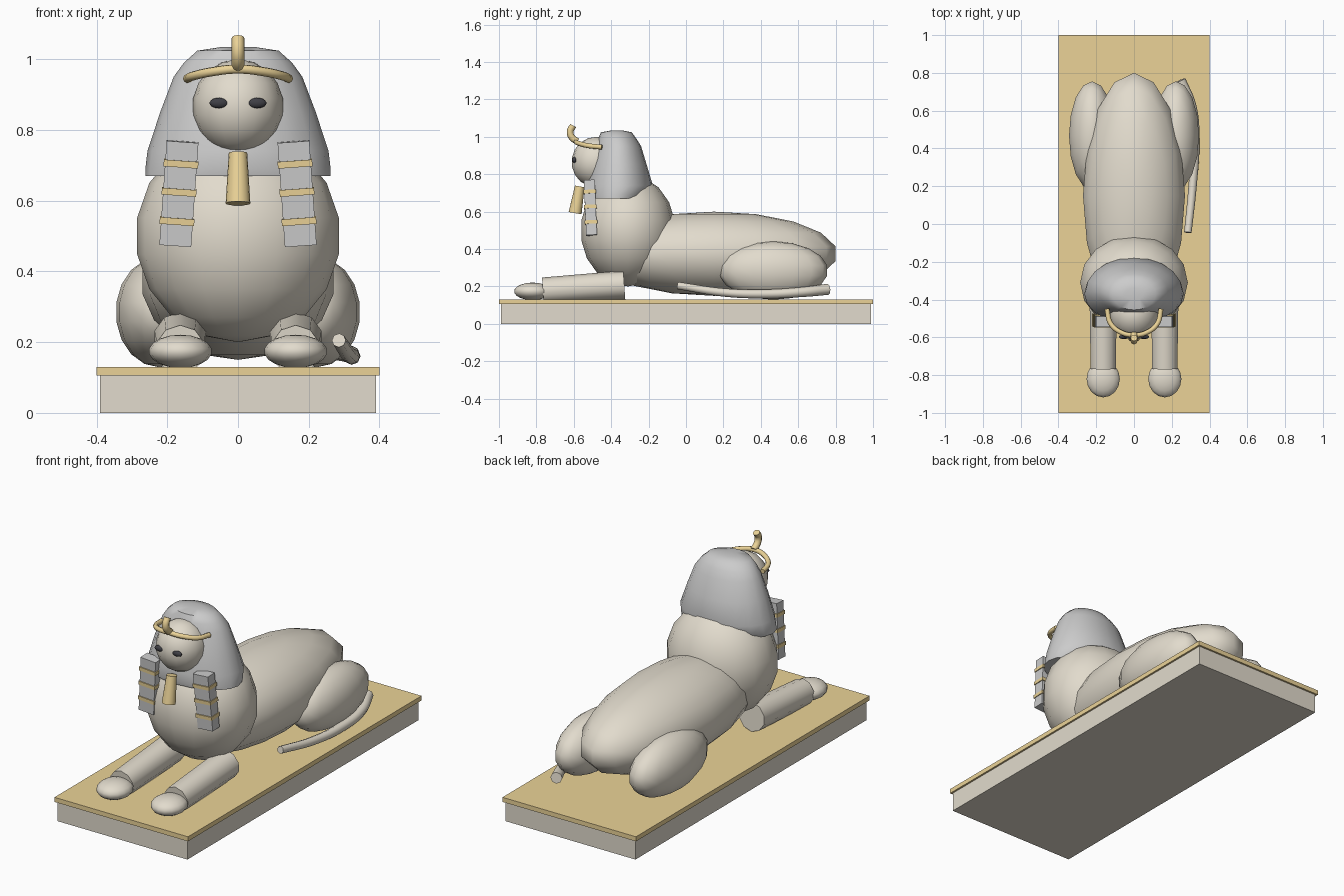
import bpy, bmesh, math
from mathutils import Matrix, Vector

if "Cube" in bpy.data.objects:
    bpy.data.objects.remove(bpy.data.objects["Cube"])


def material(name, rgb):
    m = bpy.data.materials.new(name)
    m.diffuse_color = (*rgb, 1)
    m.use_nodes = True
    m.node_tree.nodes["Principled BSDF"].inputs["Base Color"].default_value = m.diffuse_color
    return m


STONE = material("stone", (0.76, 0.71, 0.61))
GOLD = material("gold", (0.83, 0.65, 0.31))
BLACK = material("black", (0.05, 0.05, 0.06))


def finish(name, bm, mat=None, angle=None):
    me = bpy.data.meshes.new(name)
    bmesh.ops.recalc_face_normals(bm, faces=bm.faces)
    bm.to_mesh(me)
    bm.free()
    ob = bpy.data.objects.new(name, me)
    bpy.context.collection.objects.link(ob)
    if mat:
        me.materials.append(mat)
    if angle:
        bpy.ops.object.select_all(action='DESELECT')
        ob.select_set(True)
        bpy.context.view_layer.objects.active = ob
        bpy.ops.object.shade_smooth_by_angle(angle=math.radians(angle))
    return ob


def box(name, size, matrix, mat=None):
    bm = bmesh.new()
    bmesh.ops.create_cube(bm, size=1, matrix=matrix @ Matrix.Diagonal((*size, 1)))
    return finish(name, bm, mat)


def ellipsoid(name, centre, half, mat=STONE, seg=16, rings=9):
    bm = bmesh.new()
    k = 1 / math.cos(math.pi / 2 / rings)  # odd ring count has no equator ring
    scale = Matrix.Diagonal((half[0] * k, half[1] * k, half[2], 1))
    bmesh.ops.create_uvsphere(bm, u_segments=seg, v_segments=rings, radius=1,
                              matrix=Matrix.Translation(centre) @ scale)
    return finish(name, bm, mat, 75)


def tapered(name, p1, p2, r1, r2, sides, mat):
    a, b = Vector(p1), Vector(p2)
    rot = (b - a).to_track_quat('Z', 'Y').to_matrix().to_4x4()
    bm = bmesh.new()
    bmesh.ops.create_cone(bm, cap_ends=True, segments=sides, radius1=r1, radius2=r2,
                          depth=(b - a).length,
                          matrix=Matrix.Translation((a + b) / 2) @ rot)
    return finish(name, bm, mat, 50)


def tube(name, pts, radius, mat, radii=None):
    cu = bpy.data.curves.new(name, 'CURVE')
    cu.dimensions = '3D'
    cu.bevel_depth, cu.bevel_resolution = radius, 2
    cu.resolution_u, cu.use_fill_caps = 6, True
    sp = cu.splines.new('BEZIER')
    sp.bezier_points.add(len(pts) - 1)
    for i, (bp, p) in enumerate(zip(sp.bezier_points, pts)):
        bp.co = p
        bp.handle_left_type = bp.handle_right_type = 'AUTO'
        bp.radius = radii[i] if radii else 1
    cu.materials.append(mat)
    ob = bpy.data.objects.new(name, cu)
    bpy.context.collection.objects.link(ob)
    return ob


# Plinth
T = Matrix.Translation
box("plinth", (0.78, 1.98, 0.105), T((0, 0, 0.0525)), STONE)
box("plinth_slab", (0.80, 2.0, 0.025), T((0, 0, 0.1175)), GOLD)

# Torso and head
ellipsoid("body", (0, 0.15, 0.375), (0.27, 0.65, 0.225))
ellipsoid("chest", (0, -0.31, 0.50), (0.285, 0.25, 0.30))
ellipsoid("head", (0, -0.48, 0.865), (0.127, 0.13, 0.135))

# Limbs, eyes and headdress flaps, mirrored left and right
for side, s in (("left", -1), ("right", 1)):
    ellipsoid(f"haunch_{side}", (s * 0.222, 0.467, 0.285), (0.122, 0.288, 0.156))
    tapered(f"front_leg_{side}", (s * 0.163, -0.33, 0.208), (s * 0.163, -0.765, 0.178),
            0.077, 0.07, 10, STONE)
    ellipsoid(f"paw_{side}", (s * 0.163, -0.82, 0.174), (0.088, 0.098, 0.047))
    ellipsoid(f"eye_{side}", (s * 0.053, -0.597, 0.876), (0.027, 0.012, 0.015), BLACK)
    frame = (T((s * 0.167, -0.511, 0.62)) @ Matrix.Rotation(math.radians(-4 * s), 4, 'Y')
             @ Matrix.Rotation(math.radians(2.5), 4, 'X'))
    box(f"flap_{side}", (0.09, 0.058, 0.295), frame)
    for i, dz in enumerate((0.085, 0.005, -0.078)):
        box(f"flap_band_{side}_{i + 1}", (0.098, 0.068, 0.019), frame @ T((0, 0, dz)), GOLD)

# Headdress: lofted elliptical rings (z, half width, front y, back y)
rings = [(0.67, 0.262, -0.53, -0.215), (0.69, 0.262, -0.535, -0.195),
         (0.74, 0.256, -0.535, -0.177), (0.85, 0.220, -0.51, -0.21),
         (0.95, 0.182, -0.482, -0.24), (0.99, 0.153, -0.47, -0.265),
         (1.024, 0.115, -0.455, -0.29), (1.034, 0.05, -0.40, -0.34)]
bm = bmesh.new()
N = 20
loops = []
for z, rx, yf, yb in rings:
    loops.append([bm.verts.new((rx * math.cos(2 * math.pi * k / N),
                                (yf + yb) / 2 + (yb - yf) / 2 * math.sin(2 * math.pi * k / N), z))
                  for k in range(N)])
for a, b in zip(loops, loops[1:]):
    for k in range(N):
        bm.faces.new((a[k], a[(k + 1) % N], b[(k + 1) % N], b[k]))
bm.faces.new(loops[0])
bm.faces.new(loops[-1])
finish("headdress", bm, None, 50)

# Beard, brow band and rearing ornament
tapered("beard", (0, -0.593, 0.592), (0, -0.568, 0.735), 0.035, 0.026, 16, GOLD)
half = [(0.143, -0.45, 0.945), (0.125, -0.525, 0.953), (0.07, -0.573, 0.965)]
tube("brow_band", [(-x, y, z) for x, y, z in half] + [(0, -0.588, 0.972)] + half[::-1],
     0.013, GOLD)
tube("brow_ornament", [(0, -0.582, 0.975), (0, -0.612, 1.0), (0, -0.619, 1.03),
                       (0, -0.603, 1.06)], 0.018, GOLD)

# Tail curling along the right flank
tube("tail", [(0.245, 0.76, 0.185), (0.305, 0.62, 0.17), (0.322, 0.42, 0.16),
              (0.31, 0.2, 0.168), (0.285, -0.045, 0.205)], 0.022, STONE,
     [1.35, 1.2, 1.1, 1.0, 0.9])
